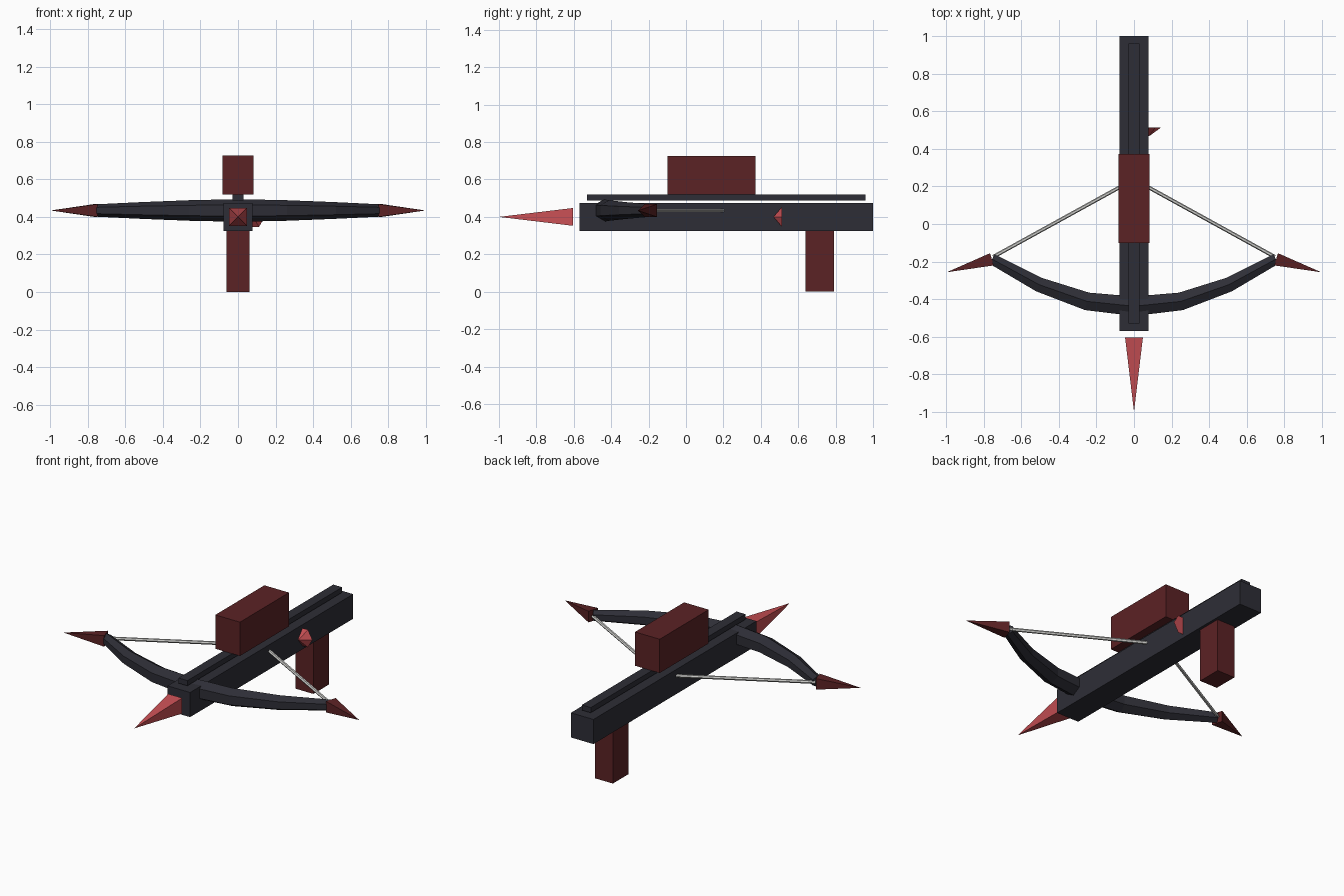
import bpy, math
from mathutils import Vector

if "Cube" in bpy.data.objects:
    bpy.data.objects.remove(bpy.data.objects["Cube"])


def material(name, rgb):
    m = bpy.data.materials.new(name)
    m.diffuse_color = (*rgb, 1)
    m.use_nodes = True
    m.node_tree.nodes["Principled BSDF"].inputs["Base Color"].default_value = m.diffuse_color
    return m


CHARCOAL = material("charcoal", (0.027, 0.027, 0.037))
DARK_RED = material("dark red", (0.105, 0.016, 0.018))
BRIGHT_RED = material("bright red", (0.58, 0.08, 0.09))
STRING = material("string grey", (0.62, 0.62, 0.60))


def make(name, verts, faces, mat):
    me = bpy.data.meshes.new(name)
    me.from_pydata([tuple(v) for v in verts], [], faces)
    me.materials.append(mat)
    ob = bpy.data.objects.new(name, me)
    bpy.context.collection.objects.link(ob)
    return ob


def box(name, x, y, z, mat):
    """Box from half width x and (low, high) ranges in y and z."""
    verts = [(i, j, k) for i in (-x, x) for j in y for k in z]
    faces = [(0, 1, 3, 2), (4, 6, 7, 5), (0, 4, 5, 1),
             (2, 3, 7, 6), (0, 2, 6, 4), (1, 5, 7, 3)]
    return make(name, verts, faces, mat)


def loft(name, stations, sides, phase, mat):
    """Tube through (position, radius) stations; radius 0 closes to a point."""
    pts = [Vector(p) for p, r in stations]
    rings, verts, faces = [], [], []
    for i, (p, r) in enumerate(stations):
        t = (pts[min(i + 1, len(pts) - 1)] - pts[max(i - 1, 0)]).normalized()
        side = t.cross(Vector((0, 0, 1))).normalized()
        up = side.cross(t)
        n = sides if r > 0 else 1
        rings.append([len(verts) + k for k in range(n)])
        for k in range(n):
            a = math.radians(phase) + math.tau * k / sides
            verts.append(pts[i] + r * (math.cos(a) * side + math.sin(a) * up))
    for a, b in zip(rings, rings[1:]):
        for k in range(sides):
            n = (k + 1) % sides
            if len(b) == 1:
                faces.append((a[k], a[n], b[0]))
            else:
                faces.append((a[k], a[n], b[n], b[k]))
    faces.append(rings[0][::-1])
    if len(rings[-1]) > 1:
        faces.append(rings[-1])
    ob = make(name, verts, faces, mat)
    # consistent outward normals
    import bmesh
    bm = bmesh.new()
    bm.from_mesh(ob.data)
    bmesh.ops.recalc_face_normals(bm, faces=bm.faces)
    bm.to_mesh(ob.data)
    bm.free()
    return ob


# Body: stock, floating rail, magazine and grip
box("stock", 0.076, (-0.57, 1.0), (0.325, 0.475), CHARCOAL)
box("rail", 0.03, (-0.53, 0.96), (0.488, 0.52), CHARCOAL)
box("magazine", 0.083, (-0.10, 0.372), (0.52, 0.726), DARK_RED)
box("grip", 0.06, (0.64, 0.79), (0.0, 0.325), DARK_RED)

# Bow: tapered six-sided limbs, mirrored about the centre
ZB = 0.434
half = [(0.25, -0.412, 0.055), (0.505, -0.323, 0.045), (0.755, -0.187, 0.033)]
limbs = [(-x, y, r) for x, y, r in reversed(half)] + [(0, -0.438, 0.06)] + half
loft("bow", [((x, y, ZB), r) for x, y, r in limbs], 6, 90, CHARCOAL)

# Limb tips and strings on both sides
for s, label in ((-1, "left"), (1, "right")):
    loft(label + "_bow_tip",
         [((s * 0.757, -0.188, ZB), 0.048), ((s * 0.997, -0.257, ZB), 0)],
         4, 45, DARK_RED)
    loft(label + "_string",
         [((s * 0.75, -0.175, ZB), 0.01), ((s * 0.02, 0.227, ZB), 0.01)],
         6, 0, STRING)

# Front spike and side trigger cone
loft("front_spike", [((0, -0.605, 0.40), 0.067), ((0, -1.0, 0.40), 0)],
     4, 45, BRIGHT_RED)
loft("trigger", [((0.081, 0.513, 0.40), 0.062), ((0.081, 0.468, 0.40), 0)],
     6, 0, BRIGHT_RED)
